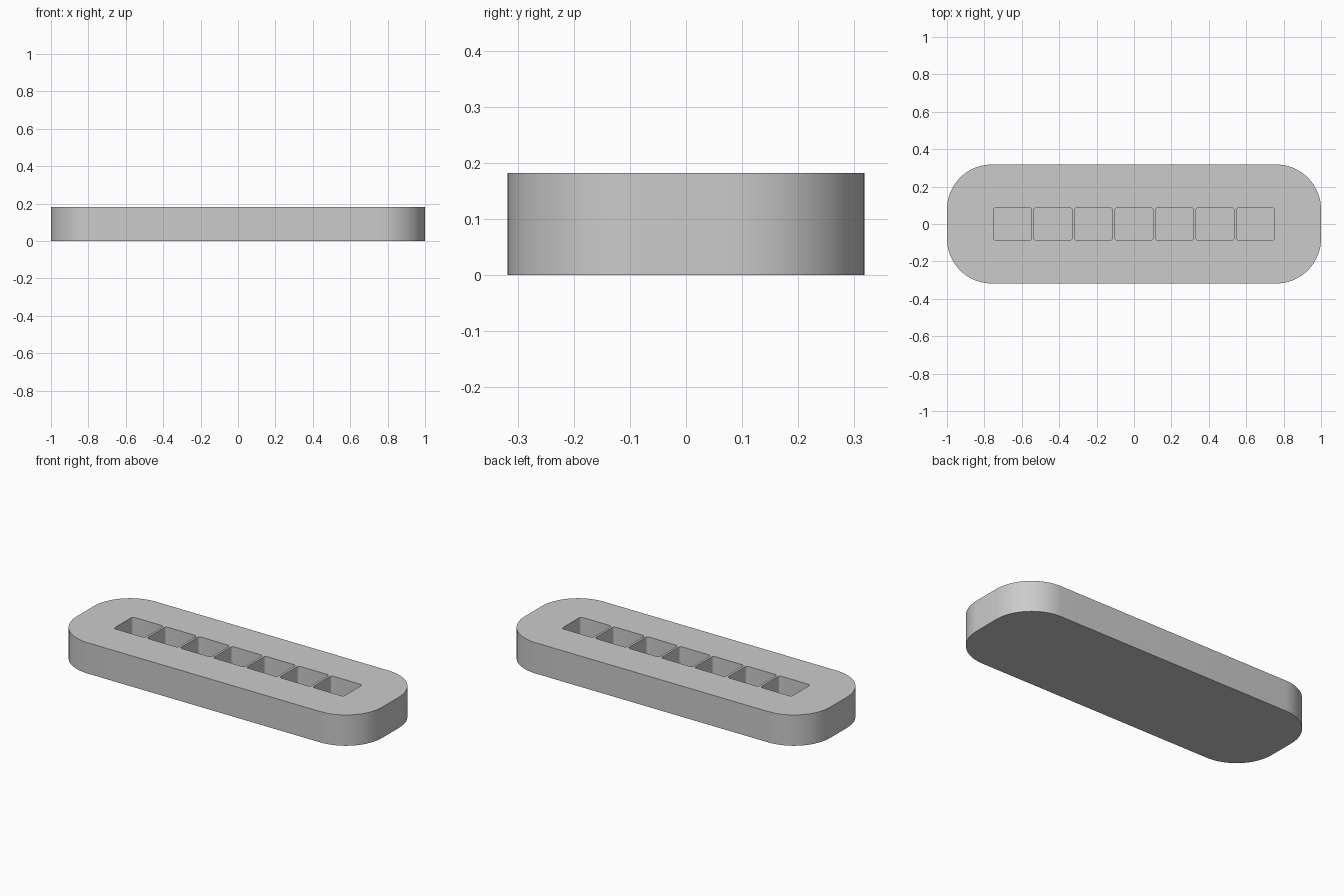
import bpy
import bmesh
from math import cos, sin, pi, radians

if "Cube" in bpy.data.objects:
    bpy.data.objects.remove(bpy.data.objects["Cube"])

LENGTH, WIDTH, HEIGHT, CORNER = 2.0, 0.636, 0.182, 0.24
SLOTS, PITCH, SLOT_X, SLOT_Y, SLOT_CORNER = 7, 0.2165, 0.203, 0.178, 0.015
FLOOR = 0.03


def rounded_loop(bm, cx, size_x, size_y, radius, steps, z):
    """Counter-clockwise ring of vertices around a rounded rectangle."""
    ring = []
    for quarter, (sx, sy) in enumerate([(1, 1), (-1, 1), (-1, -1), (1, -1)]):
        for i in range(steps + 1):
            a = (quarter + i / steps) * pi / 2
            x = cx + sx * (size_x / 2 - radius) + radius * cos(a)
            y = sy * (size_y / 2 - radius) + radius * sin(a)
            ring.append(bm.verts.new((x, y, z)))
    return ring


def wall(bm, low, high):
    """Quads joining two rings, facing outward when high is above low."""
    for i in range(len(low)):
        j = (i + 1) % len(low)
        bm.faces.new((low[i], low[j], high[j], high[i]))


bm = bmesh.new()

# Outer body: base and curved side wall
outer = (0, LENGTH, WIDTH, CORNER, 16)
base = rounded_loop(bm, *outer, 0)
rim = rounded_loop(bm, *outer, HEIGHT)
wall(bm, base, rim)
bm.faces.new(base[::-1])

# Row of pockets sunk from the top
rings = [rim]
for k in range(SLOTS):
    slot = ((k - (SLOTS - 1) / 2) * PITCH, SLOT_X, SLOT_Y, SLOT_CORNER, 5)
    floor = rounded_loop(bm, *slot, FLOOR)
    mouth = rounded_loop(bm, *slot, HEIGHT)
    wall(bm, mouth, floor)
    bm.faces.new(floor)
    rings.append(mouth)

# Flat top filled around the pocket mouths
edges = [bm.edges.get((r[i - 1], r[i])) for r in rings for i in range(len(r))]
bmesh.ops.triangle_fill(bm, use_beauty=True, edges=edges, normal=(0, 0, 1))
bmesh.ops.recalc_face_normals(bm, faces=bm.faces)

mesh = bpy.data.meshes.new("slotted_block")
bm.to_mesh(mesh)
bm.free()
block = bpy.data.objects.new("slotted_block", mesh)
bpy.context.collection.objects.link(block)

# Plain grey material
grey = bpy.data.materials.new("light_grey")
grey.use_nodes = True
colour = (0.6, 0.6, 0.6, 1)
grey.diffuse_color = colour
grey.node_tree.nodes["Principled BSDF"].inputs["Base Color"].default_value = colour
mesh.materials.append(grey)

bpy.ops.object.select_all(action="DESELECT")
block.select_set(True)
bpy.context.view_layer.objects.active = block
bpy.ops.object.shade_smooth_by_angle(angle=radians(30))
